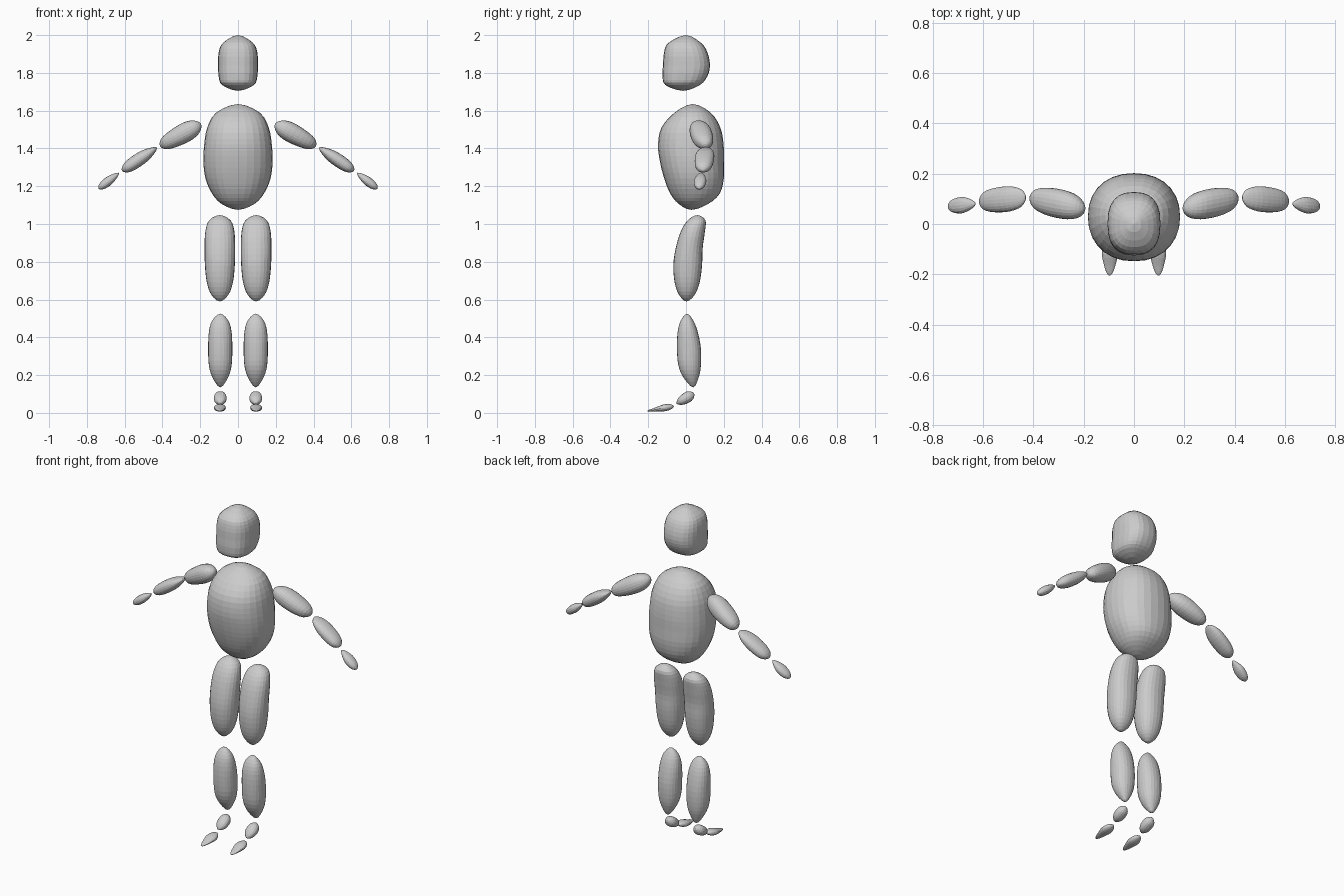
import bpy, bmesh, math
from mathutils import Vector

if "Cube" in bpy.data.objects:
    bpy.data.objects.remove(bpy.data.objects["Cube"])

X, Y, Z = Vector((1, 0, 0)), Vector((0, 1, 0)), Vector((0, 0, 1))


def spline(p0, p1, p2, p3, t):
    return tuple(0.5 * (2 * b + (c - a) * t + (2 * a - 5 * b + 4 * c - d) * t * t
                        + (3 * b - a - 3 * c + d) * t ** 3)
                 for a, b, c, d in zip(p0, p1, p2, p3))


def loft(name, stations, u, v, sides=24, steps=3, power=2.2, mirror=1):
    """Closed rounded body through (x, y, z, half_u, half_v); both ends are poles."""
    ghost = lambda s: (*s[:3], -s[3], -s[4])   # makes the ends domed
    pts = [ghost(stations[1])] + stations + [ghost(stations[-2])]
    path = []
    for i in range(1, len(pts) - 2):
        path += [spline(*pts[i - 1:i + 3], k / steps) for k in range(steps)]
    path.append(stations[-1])

    bm = bmesh.new()

    def vert(p):
        return bm.verts.new((p.x * mirror, p.y, p.z))

    rings = []
    for x, y, z, a, b in path[1:-1]:
        ring = []
        for k in range(sides):
            ang = math.tau * k / sides
            c, s = math.cos(ang), math.sin(ang)
            ca = math.copysign(abs(c) ** (2 / power), c)
            sa = math.copysign(abs(s) ** (2 / power), s)
            ring.append(vert(Vector((x, y, z)) + u * a * ca + v * b * sa))
        rings.append(ring)
    first, last = vert(Vector(path[0][:3])), vert(Vector(path[-1][:3]))
    for k in range(sides):
        n = (k + 1) % sides
        bm.faces.new((first, rings[0][n], rings[0][k]))
        bm.faces.new((last, rings[-1][k], rings[-1][n]))
        for r0, r1 in zip(rings, rings[1:]):
            bm.faces.new((r0[k], r0[n], r1[n], r1[k]))
    bmesh.ops.recalc_face_normals(bm, faces=bm.faces)
    mesh = bpy.data.meshes.new(name)
    bm.to_mesh(mesh)
    bm.free()
    obj = bpy.data.objects.new(name, mesh)
    bpy.context.collection.objects.link(obj)
    return obj


def upright(name, x, rows, **kw):
    """Rows of (z, y_front, y_back, half_width), vertical body."""
    loft(name, [(x, (f + b) / 2, z, w, (b - f) / 2) for z, f, b, w in rows], X, Y, **kw)


def limb(name, start, end, widths, side_axis, **kw):
    """Straight body; widths are (t, half_along_side_axis, half_across)."""
    a, b = Vector(start), Vector(end)
    across = (b - a).cross(side_axis).normalized()
    st = [(*a, 0, 0)] + [(*a.lerp(b, t), p, q) for t, p, q in widths] + [(*b, 0, 0)]
    loft(name, st, side_axis, across, **kw)


# Head
upright("head", 0, [
    (2.0, 0, 0, 0), (1.96, -0.092, 0.078, 0.078), (1.91, -0.116, 0.113, 0.102),
    (1.84, -0.122, 0.127, 0.105), (1.78, -0.124, 0.112, 0.102),
    (1.735, -0.108, 0.072, 0.083), (1.705, -0.015, -0.015, 0)], power=2.5)

# Torso
upright("torso", 0, [
    (1.635, 0.035, 0.035, 0), (1.59, -0.06, 0.13, 0.115), (1.51, -0.13, 0.182, 0.163),
    (1.42, -0.148, 0.199, 0.179), (1.33, -0.138, 0.201, 0.183),
    (1.24, -0.115, 0.2, 0.172), (1.16, -0.083, 0.178, 0.137),
    (1.105, -0.037, 0.115, 0.085), (1.075, 0.03, 0.03, 0)], sides=28)

for label, m in (("right", -1), ("left", 1)):
    # Legs
    upright(label + "_thigh", 0.096, [
        (1.047, 0.06, 0.06, 0), (1.02, 0.01, 0.103, 0.056), (0.96, -0.028, 0.1, 0.077),
        (0.87, -0.055, 0.088, 0.081), (0.78, -0.067, 0.085, 0.079),
        (0.69, -0.06, 0.072, 0.069), (0.625, -0.037, 0.046, 0.045),
        (0.59, 0.003, 0.003, 0)], mirror=m)
    upright(label + "_shin", 0.094, [
        (0.525, 0.006, 0.006, 0), (0.49, -0.027, 0.038, 0.042), (0.43, -0.044, 0.062, 0.06),
        (0.34, -0.048, 0.079, 0.064), (0.25, -0.04, 0.079, 0.06),
        (0.185, -0.012, 0.066, 0.04), (0.135, 0.038, 0.038, 0)], mirror=m)

    # Feet
    limb(label + "_heel", (0.094, -0.05, 0.049), (0.094, 0.043, 0.104),
         [(0.2, 0.026, 0.02), (0.5, 0.034, 0.028), (0.8, 0.027, 0.025)],
         X, sides=16, mirror=m)
    limb(label + "_toes", (0.095, -0.064, 0.036), (0.097, -0.205, 0.01),
         [(0.13, 0.022, 0.014), (0.38, 0.032, 0.018), (0.7, 0.023, 0.01), (0.92, 0.012, 0.005)],
         X, sides=16, mirror=m)

    # Arms
    limb(label + "_upper_arm", (0.196, 0.062, 1.53), (0.413, 0.102, 1.412),
         [(0.1, 0.038, 0.034), (0.32, 0.056, 0.051), (0.65, 0.056, 0.047), (0.9, 0.038, 0.032)],
         Y, mirror=m)
    limb(label + "_forearm", (0.43, 0.105, 1.404), (0.614, 0.09, 1.281),
         [(0.1, 0.034, 0.016), (0.35, 0.05, 0.032), (0.68, 0.048, 0.034), (0.9, 0.034, 0.024)],
         Y, mirror=m)
    limb(label + "_hand", (0.63, 0.08, 1.27), (0.738, 0.07, 1.187),
         [(0.14, 0.017, 0.012), (0.45, 0.032, 0.023), (0.75, 0.029, 0.022), (0.93, 0.017, 0.013)],
         Y, sides=16, mirror=m)
